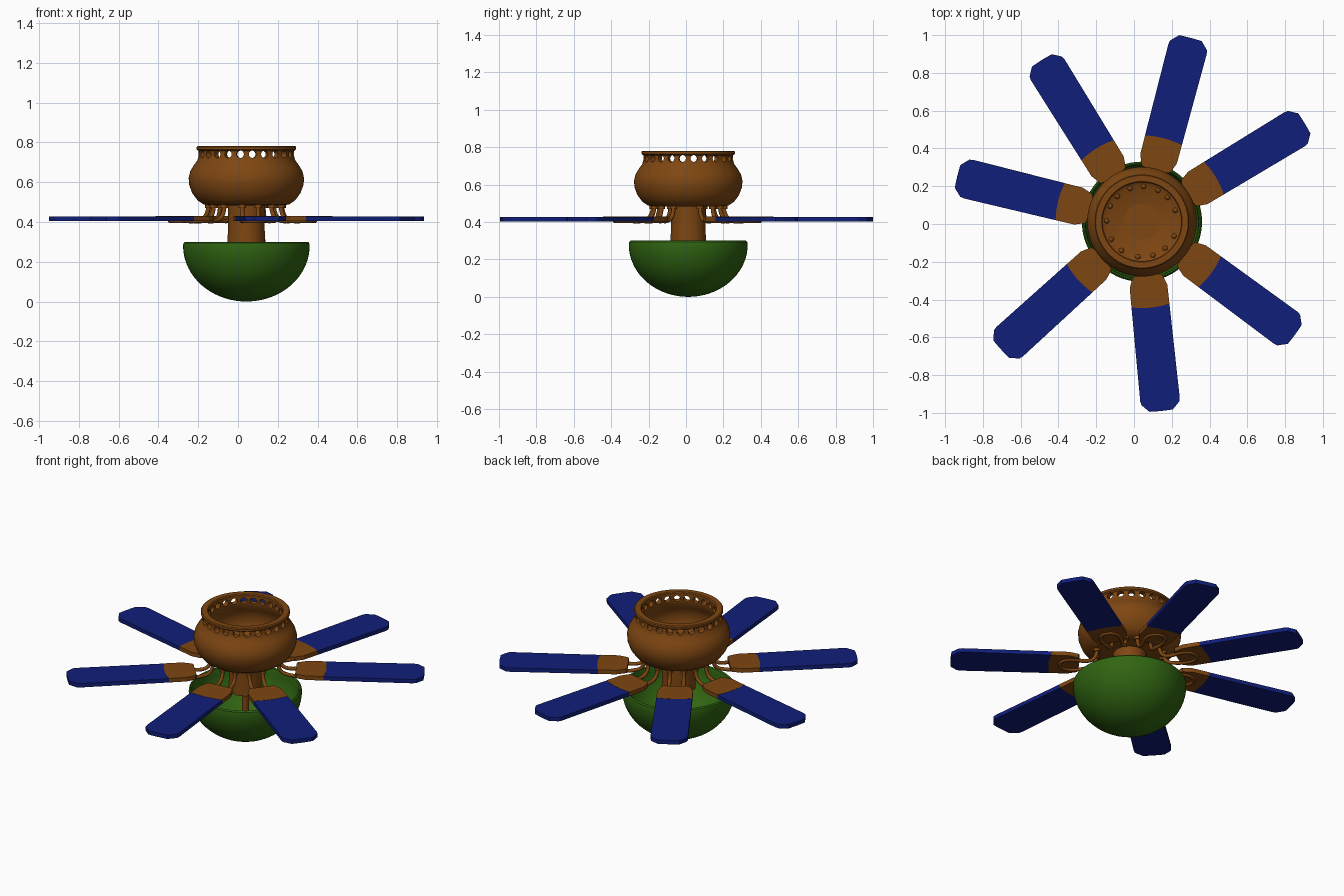
import bpy, bmesh
from math import sin, cos, pi, radians, asin, sqrt
from mathutils import Matrix

if "Cube" in bpy.data.objects:
    bpy.data.objects.remove(bpy.data.objects["Cube"])

CX, CY = 0.042, 0.012
ANGLES = [75.2, 121.8, 166.2, 222.2, 275.8, 323.6, 391.2]  # uneven blade spacing


def material(name, rgb):
    m = bpy.data.materials.new(name)
    m.diffuse_color = (*rgb, 1)
    m.use_nodes = True
    m.node_tree.nodes["Principled BSDF"].inputs["Base Color"].default_value = m.diffuse_color
    return m


BROWN = material("bronze", (0.21, 0.062, 0.006))
BLUE = material("blue", (0.005, 0.013, 0.19))
GREEN = material("green", (0.03, 0.13, 0.006))


def finish(name, bm, mat, rot=0.0):
    bmesh.ops.recalc_face_normals(bm, faces=bm.faces)
    me = bpy.data.meshes.new(name)
    bm.to_mesh(me)
    bm.free()
    ob = bpy.data.objects.new(name, me)
    bpy.context.collection.objects.link(ob)
    me.materials.append(mat)
    ob.location = (CX, CY, 0)
    ob.rotation_euler.z = rot
    return ob


def smooth(ob, angle=35):
    bpy.ops.object.select_all(action='DESELECT')
    ob.select_set(True)
    bpy.context.view_layer.objects.active = ob
    bpy.ops.object.shade_smooth_by_angle(angle=radians(angle))


def lathe(name, profile, mat, n=72):
    """Revolve an (r, z) profile around the hub axis."""
    bm = bmesh.new()
    vs = [bm.verts.new((r, 0, z)) for r, z in profile]
    es = [bm.edges.new(p) for p in zip(vs, vs[1:])]
    bmesh.ops.spin(bm, geom=vs + es, axis=(0, 0, 1), cent=(0, 0, 0),
                   angle=2 * pi, steps=n, use_duplicate=False)
    bmesh.ops.remove_doubles(bm, verts=bm.verts, dist=1e-4)
    return finish(name, bm, mat)


def slab(name, pts, z0, z1, mat, rot):
    bm = bmesh.new()
    f = bm.faces.new([bm.verts.new((x, y, z0)) for x, y in pts])
    ext = bmesh.ops.extrude_face_region(bm, geom=[f])['geom']
    up = [g for g in ext if isinstance(g, bmesh.types.BMVert)]
    bmesh.ops.translate(bm, verts=up, vec=(0, 0, z1 - z0))
    return finish(name, bm, mat, rot)


def arc(r, half, n=8):
    """Points on a circle about the hub, from -half to +half across."""
    ys = [half * (2 * i / n - 1) for i in range(n + 1)]
    return [(sqrt(r * r - y * y), y) for y in ys]


# Motor housing: open-topped pot with a pierced neck
housing = lathe("motor_housing", [
    (0, 0.482), (0.18, 0.482), (0.215, 0.488), (0.245, 0.508), (0.272, 0.545),
    (0.287, 0.585), (0.290, 0.62), (0.282, 0.655), (0.264, 0.685),
    (0.247, 0.708), (0.240, 0.73), (0.240, 0.757), (0.250, 0.764),
    (0.250, 0.776), (0.245, 0.781), (0.213, 0.781), (0.208, 0.775),
    (0.208, 0.71), (0.235, 0.67), (0.252, 0.62), (0.245, 0.57),
    (0.222, 0.525), (0.19, 0.503), (0, 0.503)], BROWN)
bm = bmesh.new()
for i in range(24):
    m = (Matrix.Rotation(2 * pi * (i + 0.5) / 24, 4, 'Z')
         @ Matrix.Translation((0.225, 0, 0.74)) @ Matrix.Rotation(pi / 2, 4, 'Y'))
    bmesh.ops.create_cone(bm, cap_ends=True, segments=14, radius1=0.019,
                          radius2=0.019, depth=0.08, matrix=m)
cutter = finish("hole_cutter", bm, BROWN)
cutter.hide_render = True
mod = housing.modifiers.new("holes", 'BOOLEAN')
mod.object, mod.operation, mod.solver = cutter, 'DIFFERENCE', 'EXACT'
bpy.context.view_layer.objects.active = housing
bpy.ops.object.modifier_apply(modifier=mod.name)
bpy.data.objects.remove(cutter)
smooth(housing)

# Central stem, slightly flared at the bottom
smooth(lathe("stem", [(0, 0.508), (0.095, 0.508), (0.092, 0.45), (0.091, 0.38),
                      (0.095, 0.31), (0.095, 0.29), (0, 0.29)], BROWN, 48))
smooth(lathe("lamp_rod", [(0, 0.30), (0.02, 0.30), (0.02, 0.01), (0, 0.01)],
             BROWN, 16))

# Glass bowl: open shell with a rounded rim
A = [pi / 2 * i / 18 for i in range(19)]
outer = [(0.318 * sin(a), 0.28 - 0.28 * cos(a)) for a in A]
inner = [(0.298 * sin(a), 0.28 - 0.262 * cos(a)) for a in reversed(A)]
smooth(lathe("light_bowl", outer + [(0.316, 0.293), (0.309, 0.30), (0.302, 0.295)]
             + inner, GREEN))

Z0, Z1 = 0.404, 0.428
for k, deg in enumerate(ANGLES, 1):
    rot = radians(deg)
    # Blade with clipped tip, and its brown root holder
    root_edge = arc(0.457, 0.101)
    tip = [(0.945, -0.105), (0.966, -0.101)] + arc(1.007, 0.062, 6) \
        + [(0.966, 0.101), (0.945, 0.105)]
    slab(f"blade_{k}", root_edge[::-1] + tip, Z0, Z1, BLUE, rot)
    slab(f"blade_holder_{k}", [(0.285, 0.068), (0.292, 0.08), (0.345, 0.1)]
         + root_edge[::-1] + [(0.345, -0.1), (0.292, -0.08), (0.285, -0.068)],
         Z0, Z1 + 0.001, BROWN, rot)

    # Bent rod arm: down from the housing, looping under the blade
    half = [(0.186, 0.04, 0.49), (0.19, 0.04, 0.455), (0.21, 0.04, 0.42),
            (0.25, 0.042, 0.406), (0.31, 0.055, 0.405), (0.36, 0.05, 0.405),
            (0.388, 0.025, 0.405)]
    path = half + [(x, -y, z) for x, y, z in reversed(half)]
    cu = bpy.data.curves.new(f"blade_arm_{k}", 'CURVE')
    cu.dimensions = '3D'
    cu.bevel_depth, cu.bevel_resolution, cu.resolution_u = 0.011, 2, 4
    cu.use_fill_caps = True
    sp = cu.splines.new('BEZIER')
    sp.bezier_points.add(len(path) - 1)
    for p, co in zip(sp.bezier_points, path):
        p.co = co
        p.handle_left_type = p.handle_right_type = 'AUTO'
    cu.materials.append(BROWN)
    arm = bpy.data.objects.new(f"blade_arm_{k}", cu)
    arm.location, arm.rotation_euler.z = (CX, CY, 0), rot
    bpy.context.collection.objects.link(arm)

    # Arm feet under the floor and screw heads inside the housing
    bm = bmesh.new()
    for s in (-1, 1):
        bmesh.ops.create_cone(bm, cap_ends=True, segments=16, radius1=0.019,
                              radius2=0.019, depth=0.018,
                              matrix=Matrix.Translation((0.186, 0.04 * s, 0.478)))
        bmesh.ops.create_uvsphere(bm, u_segments=12, v_segments=8, radius=0.014,
                                  matrix=Matrix.Translation((0.183, 0.04 * s, 0.503)))
    smooth(finish(f"arm_fasteners_{k}", bm, BROWN, rot))
